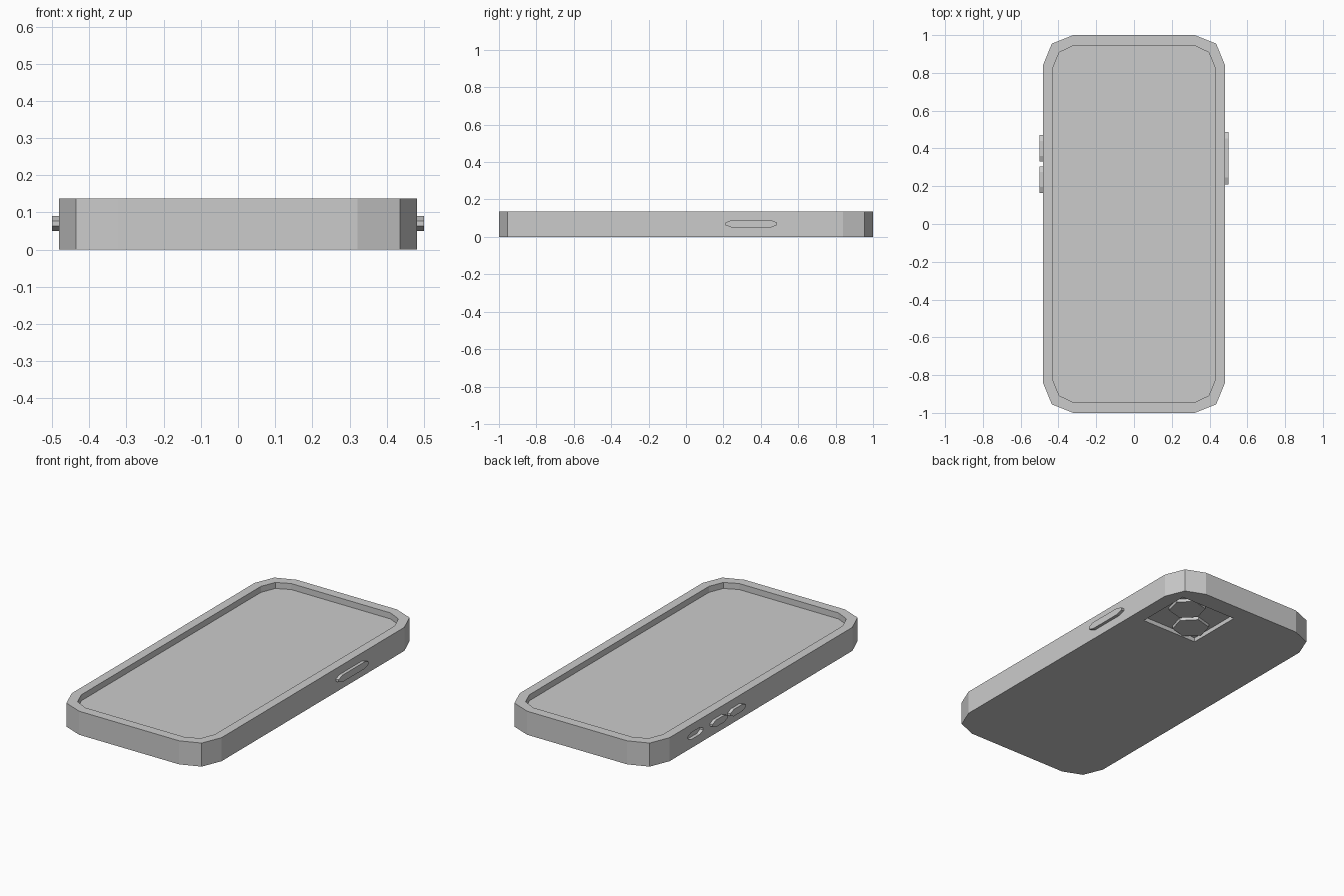
import bpy, bmesh, math
from mathutils import Matrix, Vector

if "Cube" in bpy.data.objects:
    bpy.data.objects.remove(bpy.data.objects["Cube"])


def prism(name, outline, low, high, axis='Z'):
    """Extrude a 2D outline from low to high along Z (x, y) or X (y, z)."""
    bm = bmesh.new()
    place = (lambda a, b: (a, b, low)) if axis == 'Z' else (lambda a, b: (low, a, b))
    face = bm.faces.new([bm.verts.new(place(a, b)) for a, b in outline])
    new = bmesh.ops.extrude_face_region(bm, geom=[face])
    shift = Vector((0, 0, high - low)) if axis == 'Z' else Vector((high - low, 0, 0))
    bmesh.ops.translate(bm, vec=shift,
                        verts=[v for v in new['geom'] if isinstance(v, bmesh.types.BMVert)])
    bmesh.ops.recalc_face_normals(bm, faces=bm.faces)
    mesh = bpy.data.meshes.new(name)
    bm.to_mesh(mesh)
    bm.free()
    obj = bpy.data.objects.new(name, mesh)
    bpy.context.collection.objects.link(obj)
    return obj


def mirrored(corner):
    """Mirror one corner's points (counter-clockwise) into a full outline."""
    back = corner[::-1]
    return (corner + [(-x, y) for x, y in back]
            + [(-x, -y) for x, y in corner] + [(x, -y) for x, y in back])


def pill(y0, y1, tip=0.035, z=0.07):
    """Long eight-sided outline for side buttons."""
    c, h = (y0 + y1) / 2, (y1 - y0) / 2
    return [(c + a, z + b) for a, b in mirrored([(h, 0.007), (h - tip, 0.02)])]


def cut(target, cutter):
    mod = target.modifiers.new("cut", 'BOOLEAN')
    mod.operation = 'DIFFERENCE'
    mod.solver = 'EXACT'
    mod.object = cutter
    bpy.context.view_layer.objects.active = target
    bpy.ops.object.modifier_apply(modifier=mod.name)
    bpy.data.objects.remove(cutter)


HEIGHT = 0.137
SIDE = 0.482

# Body shell with two-step chamfered corners
body = prism("body", mirrored([(SIDE, 0.84), (0.435, 0.955), (0.322, 1.0)]), 0, HEIGHT)

# Recessed screen area
cut(body, prism("screen_cutter",
                mirrored([(0.43, 0.825), (0.396, 0.908), (0.32, 0.945)]),
                HEIGHT - 0.035, HEIGHT + 0.1))

# Square camera recess in the underside
cut(body, prism("camera_cutter",
                [(0.035, 0.56), (0.40, 0.56), (0.40, 0.895), (0.035, 0.895)], -0.1, 0.025))

# Switch slot on the left side
cut(body, prism("switch_cutter", pill(0.53, 0.67, 0.03), -0.6, -SIDE + 0.02, 'X'))

# Six-sided lenses, set diagonally inside the camera recess
for i, (cx, cy) in enumerate([(0.287, 0.797), (0.143, 0.655)]):
    hexagon = [(cx + 0.1 * math.cos(math.radians(15 + 60 * k)),
                cy + 0.1 * math.sin(math.radians(15 + 60 * k))) for k in range(6)]
    prism(f"lens_{i + 1}", hexagon, 0.006, 0.03)

# Side buttons
prism("power_button", pill(0.21, 0.487), SIDE - 0.01, 0.5, 'X')
for name, y in (("volume_up", 0.33), ("volume_down", 0.165)):
    prism(name, pill(y, y + 0.14, 0.03), -0.5, -SIDE + 0.01, 'X')
